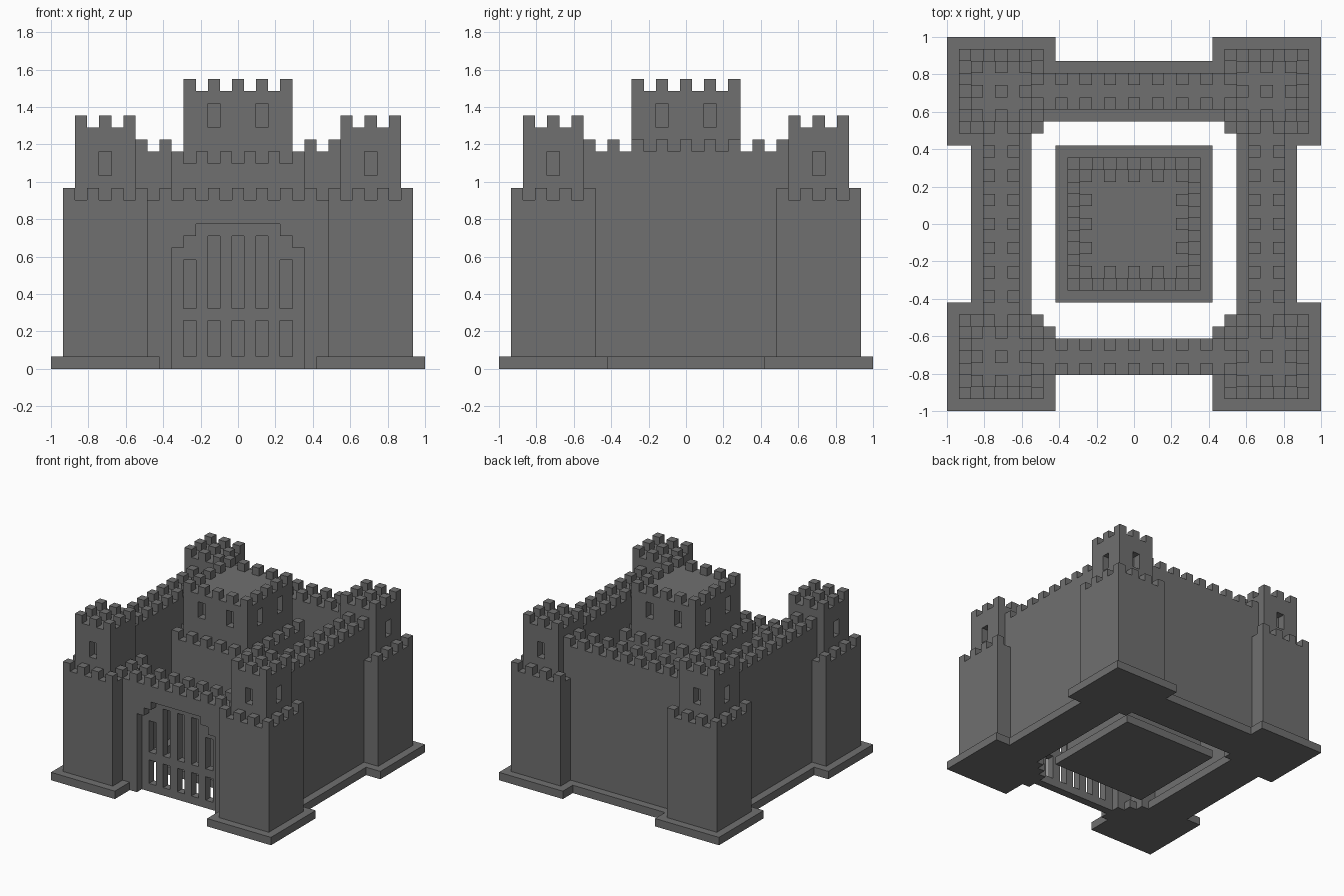
import bpy, bmesh, math

if "Cube" in bpy.data.objects:
    bpy.data.objects.remove(bpy.data.objects["Cube"])

# The castle sits on a block grid: 31 blocks wide = 2 units
N = 31
U = 2.0 / N

stone = bpy.data.materials.new("grey_stone")
stone.diffuse_color = (0.16, 0.16, 0.16, 1)
stone.use_nodes = True
stone.node_tree.nodes["Principled BSDF"].inputs["Base Color"].default_value = stone.diffuse_color


def box(x0, x1, y0, y1, z0, z1):
    return {(x, y, z) for x in range(x0, x1) for y in range(y0, y1) for z in range(z0, z1)}


def crown(a, b, z):
    """Ring of alternating merlons around a square a..b."""
    return {(x, y, z) for x in range(a, b) for y in range(a, b)
            if (x in (a, b - 1) or y in (a, b - 1))
            and (x - a) % 2 == 0 and (y - a) % 2 == 0}


def mirror_x(cells):
    return cells | {(N - 1 - x, y, z) for x, y, z in cells}


def mirror_y(cells):
    return cells | {(x, N - 1 - y, z) for x, y, z in cells}


def swap(cells):
    return cells | {(y, x, z) for x, y, z in cells}


parts = {}

# Corner towers: stepped footing, shaft, narrower turret, window recesses
parts["tower_footings"] = mirror_y(mirror_x(swap(box(0, 9, 0, 7, 0, 1))))
shaft = box(1, 8, 1, 8, 0, 14) | crown(1, 8, 14)
parts["tower_shafts"] = mirror_y(mirror_x(shaft))
turret = box(2, 7, 2, 7, 14, 20) | crown(2, 7, 20) | {(4, 4, 20)}
turret -= swap(box(4, 5, 2, 3, 16, 18))
parts["tower_turrets"] = mirror_y(mirror_x(turret))

# High side and back walls with two rows of merlons and a plinth
wall = box(3, 6, 7, 24, 0, 18) | {(x, y, 18) for x in (3, 5) for y in range(7, 24, 2)}
plinth = box(2, 7, 7, 24, 0, 1)
parts["side_walls"] = mirror_x(wall)
parts["side_plinths"] = mirror_x(plinth)
parts["back_wall"] = {(y, N - 1 - x, z) for x, y, z in wall}
parts["back_plinth"] = {(y, N - 1 - x, z) for x, y, z in plinth}

# Low front wall with a stepped gateway
front = box(7, 24, 3, 6, 0, 14) | {(x, y, 14) for y in (3, 5) for x in range(7, 24, 2)}
arch = box(10, 21, 3, 6, 0, 10) | box(11, 20, 3, 6, 10, 11) | box(12, 19, 3, 6, 11, 12)
parts["front_wall"] = front - arch

# Gate grille in the middle of the gateway
grille = {c for c in arch if c[1] == 4}
for x in range(11, 20, 2):
    top = 9 if x in (11, 19) else 11
    grille -= box(x, x + 1, 4, 5, 1, 4) | box(x, x + 1, 4, 5, 5, top)
parts["gate_grille"] = grille

# Central keep in two tiers with two windows on each side
parts["keep_footing"] = box(9, 22, 9, 22, 0, 1)
parts["keep_lower"] = box(10, 21, 10, 21, 1, 17) | crown(10, 21, 17)
windows = mirror_x(box(13, 14, 11, 12, 20, 22))
parts["keep_upper"] = (box(11, 20, 11, 20, 17, 23) | crown(11, 20, 23)) - mirror_y(mirror_x(swap(windows)))

# Mesh each part, leaving out faces buried in neighbouring masonry
FACES = {
    (1, 0, 0): ((1, 0, 0), (1, 1, 0), (1, 1, 1), (1, 0, 1)),
    (-1, 0, 0): ((0, 0, 0), (0, 0, 1), (0, 1, 1), (0, 1, 0)),
    (0, 1, 0): ((0, 1, 0), (0, 1, 1), (1, 1, 1), (1, 1, 0)),
    (0, -1, 0): ((0, 0, 0), (1, 0, 0), (1, 0, 1), (0, 0, 1)),
    (0, 0, 1): ((0, 0, 1), (1, 0, 1), (1, 1, 1), (0, 1, 1)),
    (0, 0, -1): ((0, 0, 0), (0, 1, 0), (1, 1, 0), (1, 0, 0)),
}
solid = set().union(*parts.values())
used = set()
for name, cells in parts.items():
    cells = cells - used
    used |= cells
    bm = bmesh.new()
    verts = {}
    for c in sorted(cells):
        for d, corners in FACES.items():
            if tuple(a + b for a, b in zip(c, d)) in solid:
                continue
            loop = []
            for k in corners:
                p = tuple(a + b for a, b in zip(c, k))
                if p not in verts:
                    verts[p] = bm.verts.new(((p[0] - N / 2) * U, (p[1] - N / 2) * U, p[2] * U))
                loop.append(verts[p])
            bm.faces.new(loop)
    bmesh.ops.dissolve_limit(bm, angle_limit=math.radians(1), verts=bm.verts[:], edges=bm.edges[:])
    mesh = bpy.data.meshes.new(name)
    bm.to_mesh(mesh)
    bm.free()
    mesh.materials.append(stone)
    bpy.context.collection.objects.link(bpy.data.objects.new(name, mesh))
